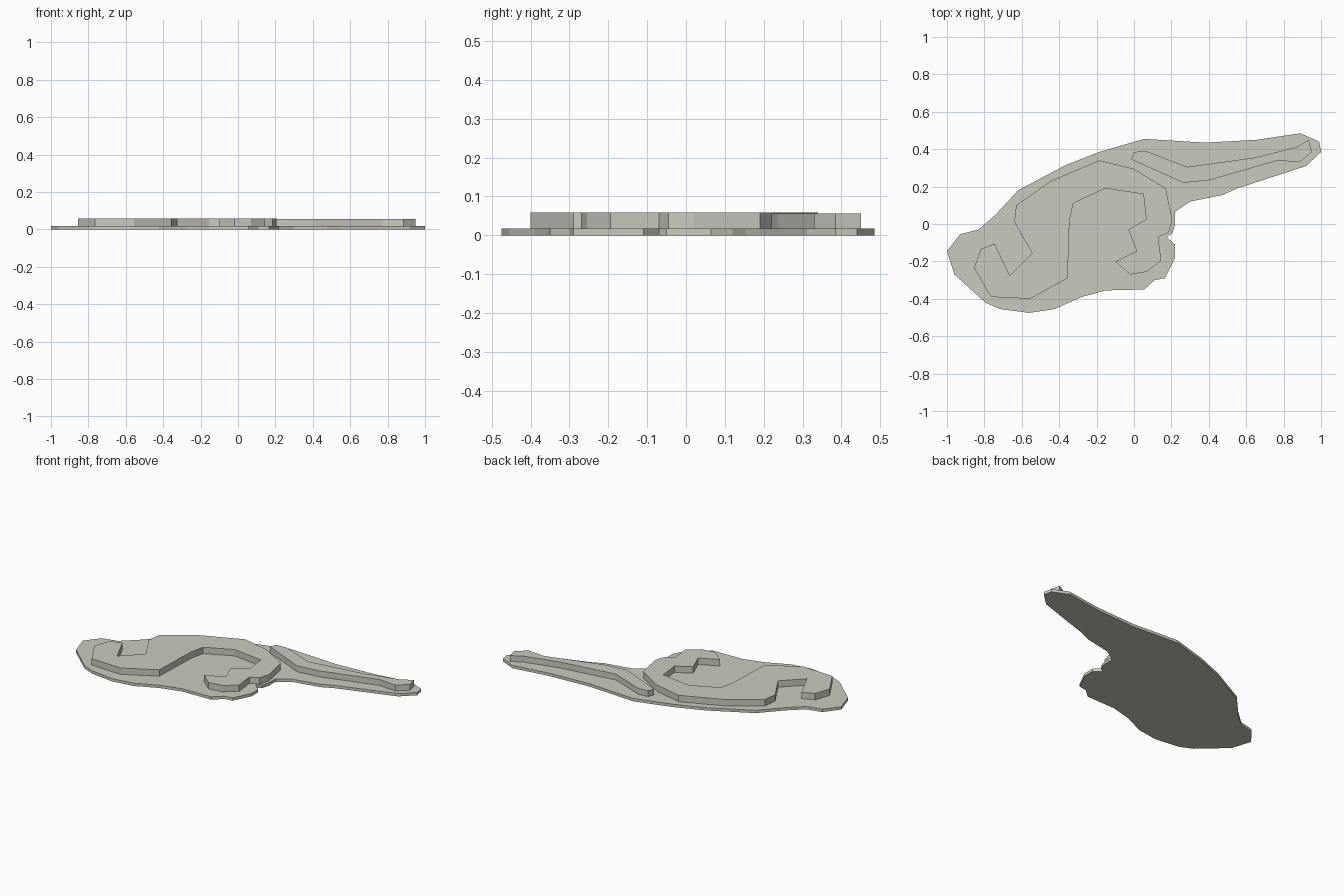
import bpy
import bmesh

# Remove the default cube
cube = bpy.data.objects.get("Cube")
if cube:
    bpy.data.objects.remove(cube, do_unlink=True)

# Single warm light grey for every part
stone = bpy.data.materials.new("warm_grey")
stone.use_nodes = True
colour = (.6, .59, .52, 1)
stone.diffuse_color = colour
stone.node_tree.nodes["Principled BSDF"].inputs["Base Color"].default_value = colour


def extruded_plate(name, outline, bottom, top):
    """Fill a closed outline and extrude it straight up."""
    bm = bmesh.new()
    face = bm.faces.new([bm.verts.new((x, y, bottom)) for x, y in outline])
    raised = bmesh.ops.extrude_face_region(bm, geom=[face], use_keep_orig=True)
    verts = [v for v in raised["geom"] if isinstance(v, bmesh.types.BMVert)]
    bmesh.ops.translate(bm, verts=verts, vec=(0, 0, top - bottom))
    bmesh.ops.recalc_face_normals(bm, faces=bm.faces)
    mesh = bpy.data.meshes.new(name)
    bm.to_mesh(mesh)
    bm.free()
    mesh.materials.append(stone)
    obj = bpy.data.objects.new(name, mesh)
    bpy.context.collection.objects.link(obj)
    return obj


# Thin base plate: rounded head on the left, long tail on the right
upper_edge = [
    (-1, -.145), (-.93, -.055), (-.83, -.03), (-.74, .05), (-.62, .18),
    (-.365, .315), (-.185, .385), (.055, .455), (.38, .435), (.655, .45),
    (.89, .485), (.99, .44), (1, .385),
]
lower_edge = [
    (.92, .31), (.69, .235), (.55, .19), (.475, .155), (.3, .12),
    (.22, .065), (.22, 0), (.205, -.05), (.175, -.07), (.22, -.11),
    (.22, -.18), (.165, -.29), (.11, -.3), (.055, -.35), (-.15, -.355),
    (-.28, -.39), (-.425, -.455), (-.56, -.475), (-.715, -.455),
    (-.795, -.42), (-.96, -.27),
]
extruded_plate("base_plate", upper_edge + lower_edge, 0, .018)

# Winding raised ridge on the wide part
outer_bank = [
    (-.855, -.235), (-.82, -.135), (-.745, -.105), (-.665, -.275),
    (-.545, -.155), (-.64, .01), (-.63, .1), (-.445, .23), (-.185, .34),
    (0, .295), (.17, .19), (.205, .02), (.185, -.045), (.13, -.07),
    (.145, -.195), (.07, -.255), (-.02, -.27),
]
inner_bank = [
    (-.1, -.2), (.015, -.145), (-.03, -.03), (.065, .025), (.05, .16),
    (-.155, .19), (-.325, .11), (-.345, .015), (-.355, -.29),
    (-.555, -.4), (-.765, -.39),
]
extruded_plate("winding_ridge", outer_bank + inner_bank, .01, .059)

# Narrow raised ridge along the tail
tail_bank = [
    (-.015, .345), (0, .385), (.065, .39), (.285, .305), (.645, .355),
    (.865, .41), (.935, .45), (.95, .385), (.885, .33), (.77, .34),
    (.405, .235), (.265, .22),
]
extruded_plate("tail_ridge", tail_bank, .001, .056)
